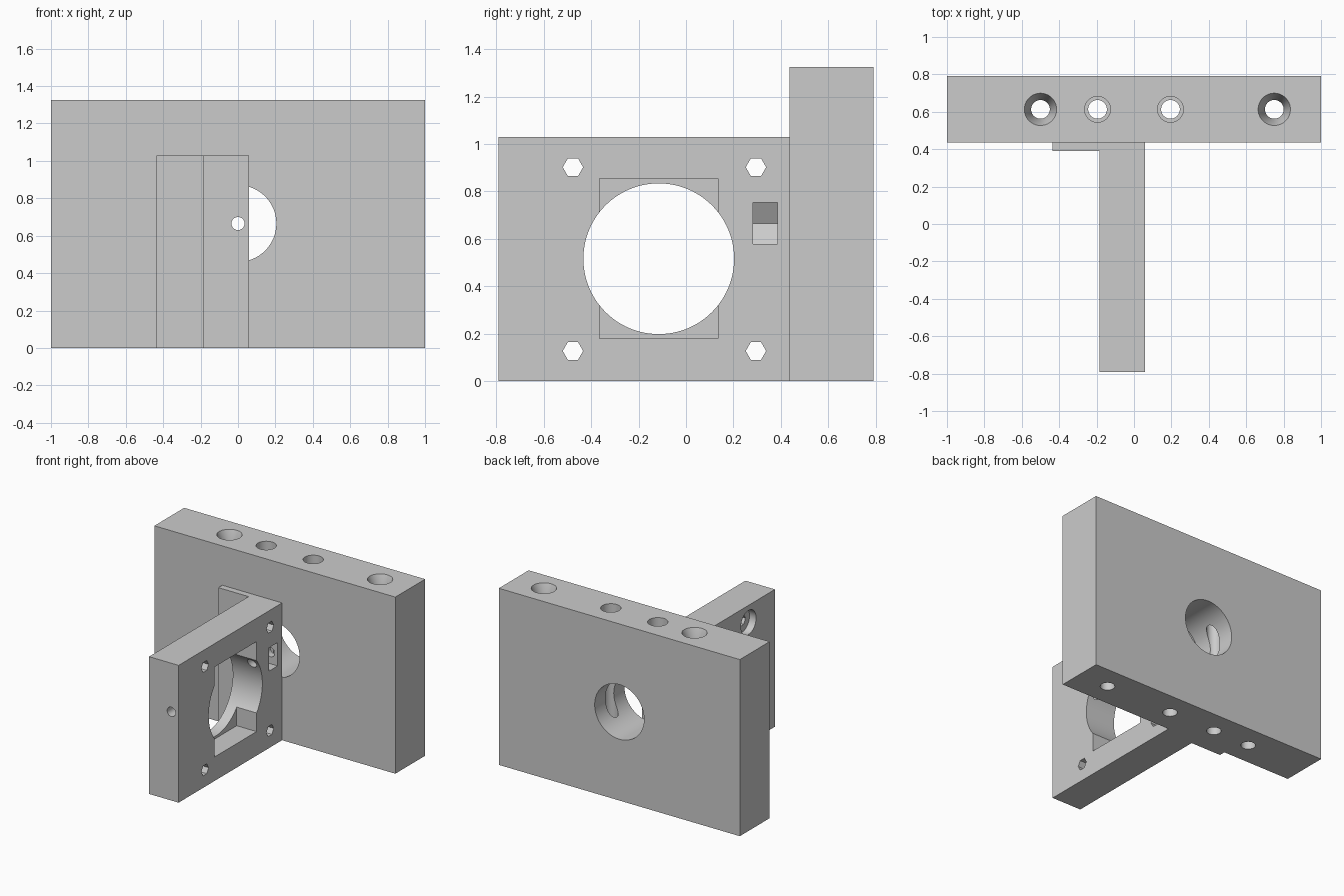
import bpy
import bmesh
from math import pi
from mathutils import Matrix

if "Cube" in bpy.data.objects:
    bpy.data.objects.remove(bpy.data.objects["Cube"])

grey = bpy.data.materials.new("plain grey")
grey.use_nodes = True
grey.diffuse_color = (0.6, 0.6, 0.6, 1)
grey.node_tree.nodes["Principled BSDF"].inputs["Base Color"].default_value = (0.6, 0.6, 0.6, 1)

# Turns that lay a z-aligned cylinder along each axis
TURN = {"X": Matrix.Rotation(pi / 2, 4, "Y"),
        "Y": Matrix.Rotation(-pi / 2, 4, "X"),
        "Z": Matrix.Identity(4)}


def finish(bm, name):
    bmesh.ops.recalc_face_normals(bm, faces=bm.faces)
    mesh = bpy.data.meshes.new(name)
    bm.to_mesh(mesh)
    bm.free()
    mesh.materials.append(grey)
    obj = bpy.data.objects.new(name, mesh)
    bpy.context.collection.objects.link(obj)
    return obj


def prism(name, outline, z0, z1):
    """Extrude an xy outline from z0 to z1."""
    bm = bmesh.new()
    face = bm.faces.new([bm.verts.new((x, y, z0)) for x, y in outline])
    new = bmesh.ops.extrude_face_region(bm, geom=[face])["geom"]
    bmesh.ops.translate(bm, vec=(0, 0, z1 - z0),
                        verts=[v for v in new if isinstance(v, bmesh.types.BMVert)])
    return finish(bm, name)


def box(name, x, y, z):
    return prism(name, [(x[0], y[0]), (x[1], y[0]), (x[1], y[1]), (x[0], y[1])], *z)


def rod(name, axis, centre, start, end, r1, r2=None, sides=64, spin=0):
    """Cylinder or cone along an axis; centre holds the other two coordinates in order."""
    pos = list(centre)
    pos.insert("XYZ".index(axis), (start + end) / 2)
    bm = bmesh.new()
    bmesh.ops.create_cone(bm, cap_ends=True, segments=sides, radius1=r1,
                          radius2=r1 if r2 is None else r2, depth=end - start,
                          matrix=Matrix.Translation(pos) @ TURN[axis]
                          @ Matrix.Rotation(spin, 4, "Z"))
    return finish(bm, name)


def cut(target, cutter):
    mod = target.modifiers.new("cut", "BOOLEAN")
    mod.operation = "DIFFERENCE"
    mod.solver = "EXACT"
    mod.object = cutter
    bpy.context.view_layer.objects.active = target
    bpy.ops.object.modifier_apply(modifier=mod.name)
    bpy.data.objects.remove(cutter)


TOP, ARM_TOP, JOINT = 1.325, 1.03, 0.437
BORE_Z = 0.665

# Upright plate with its round bore
plate = box("back_plate", (-1, 1), (JOINT, 0.79), (0, TOP))
cut(plate, rod("bore", "Y", (0, BORE_Z), 0.3, 0.9, 0.205, sides=96))

# Vertical bolt holes: outer pair countersunk, inner pair stepped
for x in (-0.5, 0.75):
    cut(plate, rod("bolt_hole", "Z", (x, 0.613), -0.1, 1.5, 0.05))
    cut(plate, rod("countersink", "Z", (x, 0.613), TOP - 0.1, TOP + 0.01, 0.05, 0.09))
for x in (-0.195, 0.195):
    cut(plate, rod("bolt_hole", "Z", (x, 0.613), -0.1, 1.5, 0.05))
    cut(plate, rod("counterbore", "Z", (x, 0.613), TOP - 0.08, TOP + 0.1, 0.069))

# Forward arm with the thin step against the plate
arm = prism("motor_arm", [(-0.185, -0.79), (0.06, -0.79), (0.06, JOINT),
                          (-0.437, JOINT), (-0.437, 0.39), (-0.185, 0.39)], 0, ARM_TOP)

# Square recess and large round opening
cut(arm, box("recess", (-0.105, 0.2), (-0.365, 0.135), (0.18, 0.855)))
cut(arm, rod("opening", "X", (-0.115, 0.516), -0.3, 0.2, 0.318, sides=96))

# Hexagonal corner holes with round recesses on the far side
for y in (-0.477, 0.295):
    for z in (0.127, 0.902):
        cut(arm, rod("hex_hole", "X", (y, z), -0.3, 0.2, 0.043, sides=6))
        cut(arm, rod("head_recess", "X", (y, z), -0.3, -0.13, 0.09))

# Long clamp hole and its nut slot
cut(arm, rod("clamp_hole", "Y", (0, BORE_Z), -0.9, 0.6, 0.035, sides=32))
cut(arm, prism("nut_slot", [(0, 0.283), (0.2, 0.283), (0.2, 0.385), (0, 0.385)],
               BORE_Z - 0.0875, BORE_Z + 0.0875))
cut(arm, rod("nut_pocket", "Y", (0, BORE_Z), 0.283, 0.385, 0.101, sides=6, spin=pi / 2))

# Find which way the nut pocket points is fixed by spin; shade the round walls
for obj in (plate, arm):
    bpy.ops.object.select_all(action="DESELECT")
    obj.select_set(True)
    bpy.context.view_layer.objects.active = obj
    bpy.ops.object.shade_smooth_by_angle(angle=pi / 6)
